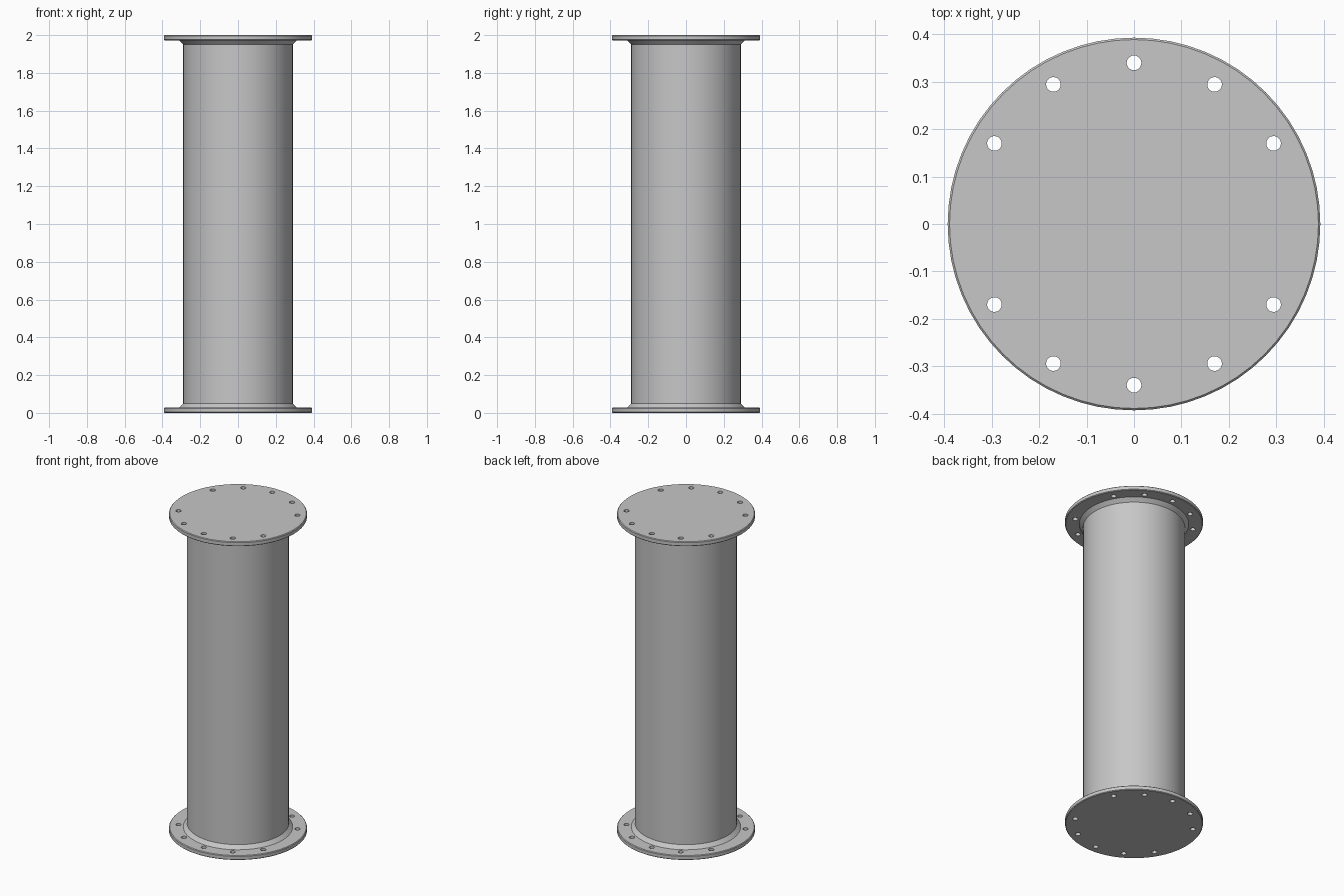
import bpy, bmesh
from math import cos, sin, tau, radians

cube = bpy.data.objects.get("Cube")
if cube:
    bpy.data.objects.remove(cube, do_unlink=True)

SEGMENTS = 64
FLANGE_R, FLANGE_T = 0.393, 0.028
PIPE_R, HEIGHT = 0.29, 2.0
BOLT_CIRCLE, HOLE_R = 0.34, 0.0155

steel = bpy.data.materials.new("grey steel")
steel.use_nodes = True
GREY = (0.57, 0.57, 0.57, 1)
steel.diffuse_color = GREY
steel.node_tree.nodes["Principled BSDF"].inputs["Base Color"].default_value = GREY


def new_object(name, bm):
    bmesh.ops.recalc_face_normals(bm, faces=bm.faces)
    mesh = bpy.data.meshes.new(name)
    bm.to_mesh(mesh)
    bm.free()
    mesh.materials.append(steel)
    obj = bpy.data.objects.new(name, mesh)
    bpy.context.collection.objects.link(obj)
    return obj


def activate(obj):
    bpy.ops.object.select_all(action="DESELECT")
    obj.select_set(True)
    bpy.context.view_layer.objects.active = obj


def lathe(name, profile):
    """Closed solid turned from (radius, z) points, with flat end caps."""
    bm = bmesh.new()
    rings = [[bm.verts.new((r * cos(tau * i / SEGMENTS), r * sin(tau * i / SEGMENTS), z))
              for i in range(SEGMENTS)] for r, z in profile]
    for low, high in zip(rings, rings[1:]):
        for i in range(SEGMENTS):
            j = (i + 1) % SEGMENTS
            bm.faces.new((low[i], low[j], high[j], high[i]))
    bm.faces.new(rings[0])
    bm.faces.new(rings[-1])
    return new_object(name, bm)


# Bolt hole cutter: twelve positions, leaving out the two on the x axis
bm = bmesh.new()
for k in range(12):
    if k % 6 == 0:
        continue
    a = tau * k / 12
    hole = bmesh.ops.create_cone(bm, cap_ends=True, segments=20, radius1=HOLE_R,
                                 radius2=HOLE_R, depth=3)
    bmesh.ops.translate(bm, verts=hole["verts"],
                        vec=(BOLT_CIRCLE * cos(a), BOLT_CIRCLE * sin(a), 1))
cutter = new_object("bolt_hole_cutter", bm)
cutter.hide_render = True

# Flanges with slightly eased rims
parts = []
for name, z in (("lower_flange", 0), ("upper_flange", HEIGHT - FLANGE_T)):
    ease = 0.004
    flange = lathe(name, [(FLANGE_R - ease, z), (FLANGE_R, z + ease),
                          (FLANGE_R, z + FLANGE_T - ease), (FLANGE_R - ease, z + FLANGE_T)])
    cut = flange.modifiers.new("bolt holes", "BOOLEAN")
    cut.operation = "DIFFERENCE"
    cut.solver = "EXACT"
    cut.object = cutter
    activate(flange)
    bpy.ops.object.modifier_apply(modifier=cut.name)
    parts.append(flange)
bpy.data.objects.remove(cutter, do_unlink=True)

# Pipe with a sloped weld collar at each end
collar = [(0.312, FLANGE_T), (PIPE_R, 0.05)]
parts.append(lathe("pipe", collar + [(r, HEIGHT - z) for r, z in reversed(collar)]))

for part in parts:
    activate(part)
    bpy.ops.object.shade_smooth_by_angle(angle=radians(30))
